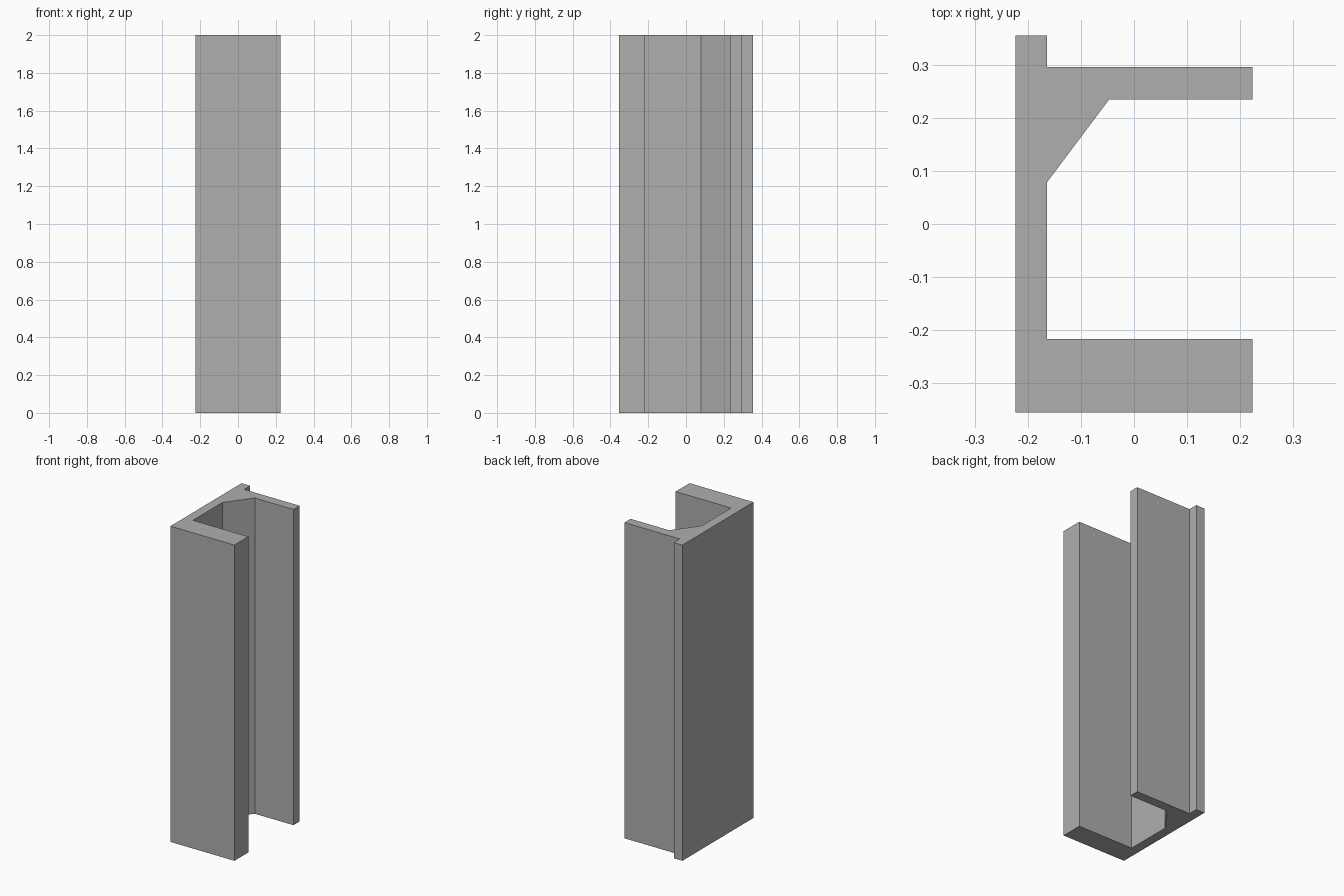
import bpy
import bmesh

cube = bpy.data.objects.get("Cube")
if cube:
    bpy.data.objects.remove(cube, do_unlink=True)

HEIGHT = 2.0
LEFT, RIGHT = -0.224, 0.224      # back of the web, tips of the flanges
FRONT, BACK = -0.356, 0.356      # outer depth
WEB = -0.164                     # inner face of the web

# Flat grey material
grey = bpy.data.materials.new("plain grey")
grey.use_nodes = True
colour = (0.43, 0.43, 0.43, 1)
grey.diffuse_color = colour
grey.node_tree.nodes["Principled BSDF"].inputs["Base Color"].default_value = colour

# Channel section: thick front flange, web, braced thin rear flange, rear lip
profile = [
    (LEFT, FRONT), (RIGHT, FRONT), (RIGHT, -0.217), (WEB, -0.217),
    (WEB, 0.079), (-0.047, 0.235), (RIGHT, 0.235), (RIGHT, 0.296),
    (WEB, 0.296), (WEB, BACK), (LEFT, BACK),
]


def extrude_profile(name, points, height, material):
    bm = bmesh.new()
    base = bm.faces.new([bm.verts.new((x, y, 0)) for x, y in points])
    result = bmesh.ops.extrude_face_region(bm, geom=[base], use_keep_orig=True)
    top = [g for g in result["geom"] if isinstance(g, bmesh.types.BMVert)]
    bmesh.ops.translate(bm, verts=top, vec=(0, 0, height))
    bmesh.ops.recalc_face_normals(bm, faces=bm.faces)
    mesh = bpy.data.meshes.new(name)
    bm.to_mesh(mesh)
    bm.free()
    mesh.materials.append(material)
    obj = bpy.data.objects.new(name, mesh)
    bpy.context.collection.objects.link(obj)
    return obj


extrude_profile("channel_profile", profile, HEIGHT, grey)
